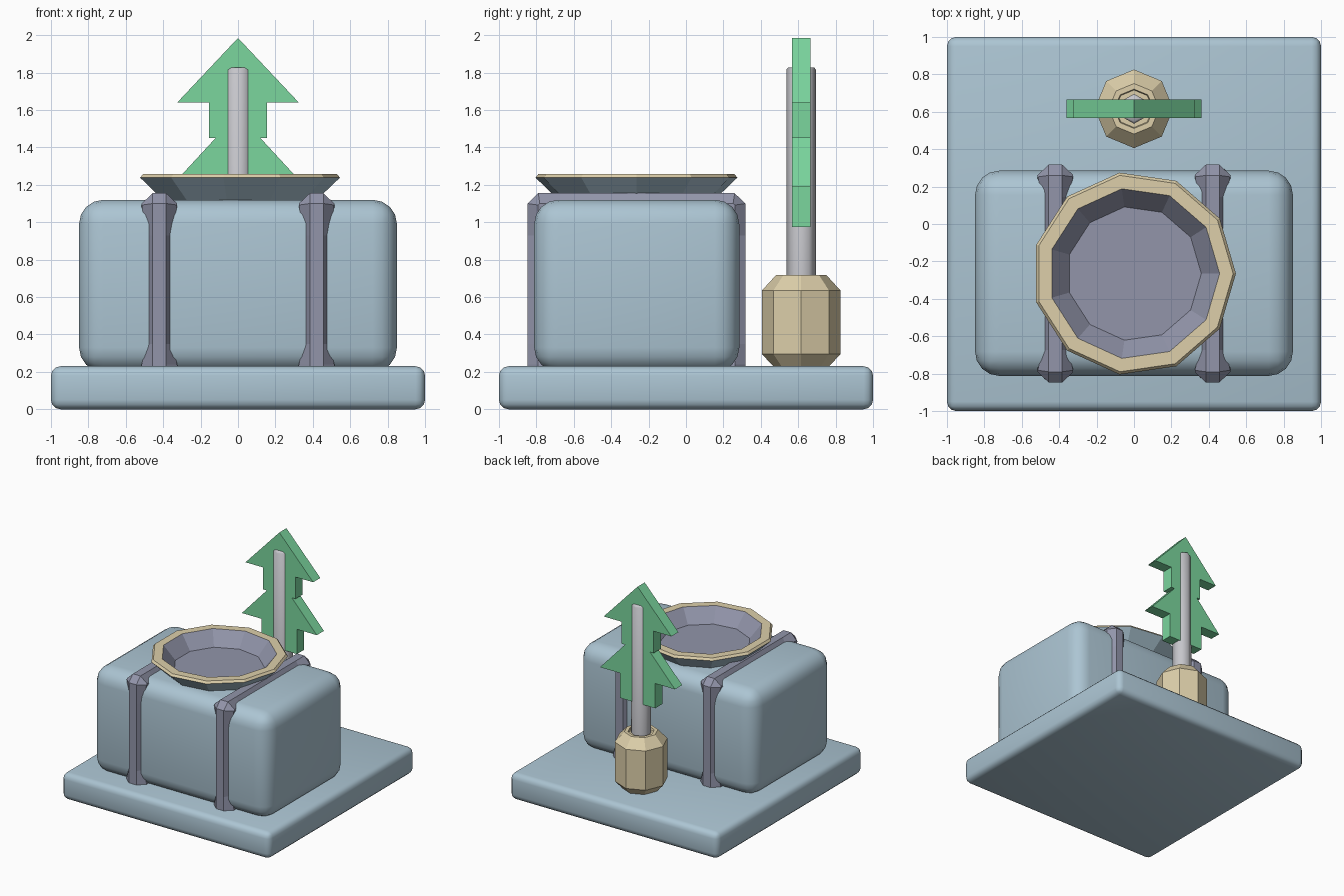
import bpy, bmesh, math
from mathutils import Vector

if "Cube" in bpy.data.objects:
    bpy.data.objects.remove(bpy.data.objects["Cube"])


def material(name, r, g, b):
    lin = lambda c: ((c / 255 + 0.055) / 1.055) ** 2.4
    m = bpy.data.materials.new(name)
    m.diffuse_color = (lin(r), lin(g), lin(b), 1)
    m.use_nodes = True
    m.node_tree.nodes["Principled BSDF"].inputs["Base Color"].default_value = m.diffuse_color
    return m


BLUE = material("pale blue", 172, 197, 211)
SLATE = material("slate purple", 146, 149, 170)
TAN = material("tan", 221, 207, 170)
GREEN = material("leaf green", 123, 214, 158)
GREY = material("light grey", 198, 198, 203)


def make(name, verts, faces, mats, bevel=0, segments=3, smooth=None):
    me = bpy.data.meshes.new(name)
    bm = bmesh.new()
    vs = [bm.verts.new(v) for v in verts]
    for f in faces:
        bm.faces.new([vs[i] for i in f])
    bmesh.ops.recalc_face_normals(bm, faces=bm.faces)
    if bevel:
        bmesh.ops.bevel(bm, geom=bm.edges[:], offset=bevel, segments=segments,
                        profile=0.5, affect='EDGES', clamp_overlap=True)
    bm.to_mesh(me)
    bm.free()
    for m in mats:
        me.materials.append(m)
    ob = bpy.data.objects.new(name, me)
    bpy.context.collection.objects.link(ob)
    if smooth:
        bpy.ops.object.select_all(action='DESELECT')
        ob.select_set(True)
        bpy.context.view_layer.objects.active = ob
        bpy.ops.object.shade_smooth_by_angle(angle=math.radians(smooth))
    return ob


def box(name, lo, hi, mat, bevel, segments):
    verts = [(x, y, z) for x in (lo[0], hi[0]) for y in (lo[1], hi[1]) for z in (lo[2], hi[2])]
    faces = [(0, 1, 3, 2), (4, 6, 7, 5), (0, 4, 5, 1), (2, 3, 7, 6), (0, 2, 6, 4), (1, 5, 7, 3)]
    return make(name, verts, faces, [mat], bevel, segments, 40)


def loft(rings):
    """Join equal-sized closed rings and cap both ends."""
    n = len(rings[0])
    faces = [(k * n + i, k * n + (i + 1) % n, (k + 1) * n + (i + 1) % n, (k + 1) * n + i)
             for k in range(len(rings) - 1) for i in range(n)]
    last = (len(rings) - 1) * n
    faces += [tuple(range(n)), tuple(range(last, last + n))]
    return [v for r in rings for v in r], faces


def turned(name, profile, sides, center, mats, start=0, smooth=None):
    rings = [[(center[0] + r * math.cos(start + 2 * math.pi * i / sides),
               center[1] + r * math.sin(start + 2 * math.pi * i / sides), z)
              for i in range(sides)] for r, z in profile]
    return make(name, *loft(rings), mats, smooth=smooth)


# ground slab and the main rounded block
box("base_slab", (-1, -1, 0), (1, 1, 0.23), BLUE, 0.05, 3)
MID_Y = -0.265
box("main_block", (-0.85, -0.812, 0.2), (0.85, 0.285, 1.12), BLUE, 0.13, 4)

# straps: chamfered band over the block, flared at the feet and corners
# stations: (distance from middle, height), inward direction, half width
half = [((0.582, 0.20), (-1, 0), 0.097), ((0.582, 0.24), (-1, 0), 0.095),
        ((0.582, 0.35), (-1, 0), 0.067), ((0.582, 0.93), (-1, 0), 0.067),
        ((0.582, 1.10), (-1, -0.15), 0.095), ((0.525, 1.155), (-0.15, -1), 0.095),
        ((0.41, 1.155), (0, -1), 0.067)]
stations = [((-p[0], p[1]), (-d[0], d[1]), w) for p, d, w in half] + half[::-1]
for side, cx in (("left", -0.42), ("right", 0.42)):
    rings = []
    for p, d, w in stations:
        ring = []
        for dx, depth in ((-0.036, 0), (0.036, 0), (w, 0.055), (w, 0.12), (-w, 0.12), (-w, 0.055)):
            ring.append((cx + dx, MID_Y + p[0] + d[0] * depth, p[1] + d[1] * depth))
        rings.append(ring)
    make(side + "_strap", *loft(rings), [SLATE])

# eleven-sided bowl: blue outside, tan rim, slate inside
bowl = turned("bowl", [(0.40, 1.10), (0.545, 1.238), (0.53, 1.257), (0.458, 1.257), (0.36, 1.14)],
              11, (0, MID_Y), [BLUE, TAN, SLATE])
for i, f in enumerate(bowl.data.polygons):
    f.material_index = (0, 1, 1, 2, 0, 2)[min(i // 11, 4) + (i == 45)]

# octagonal pot, pole and flat two-tier tree
POST = (0, 0.616)
turned("pot", [(0.145, 0.225), (0.21, 0.295), (0.21, 0.635), (0.135, 0.717), (0.105, 0.717), (0.10, 0.70)],
       8, POST, [TAN])
turned("pole", [(0.08, 0.6), (0.08, 1.815), (0.068, 1.828)], 6, POST, [GREY], math.pi / 2, 62)

outline = [(0.325, 1.64), (0.155, 1.64), (0.155, 1.45), (0.12, 1.45),
           (0.36, 1.19), (0.17, 1.19), (0.17, 0.975)]
outline = [(0, 1.985)] + outline + [(-x, z) for x, z in outline[::-1]]
make("flat_tree", *loft([[(x, y, z) for x, z in outline] for y in (0.567, 0.665)]), [GREEN])
